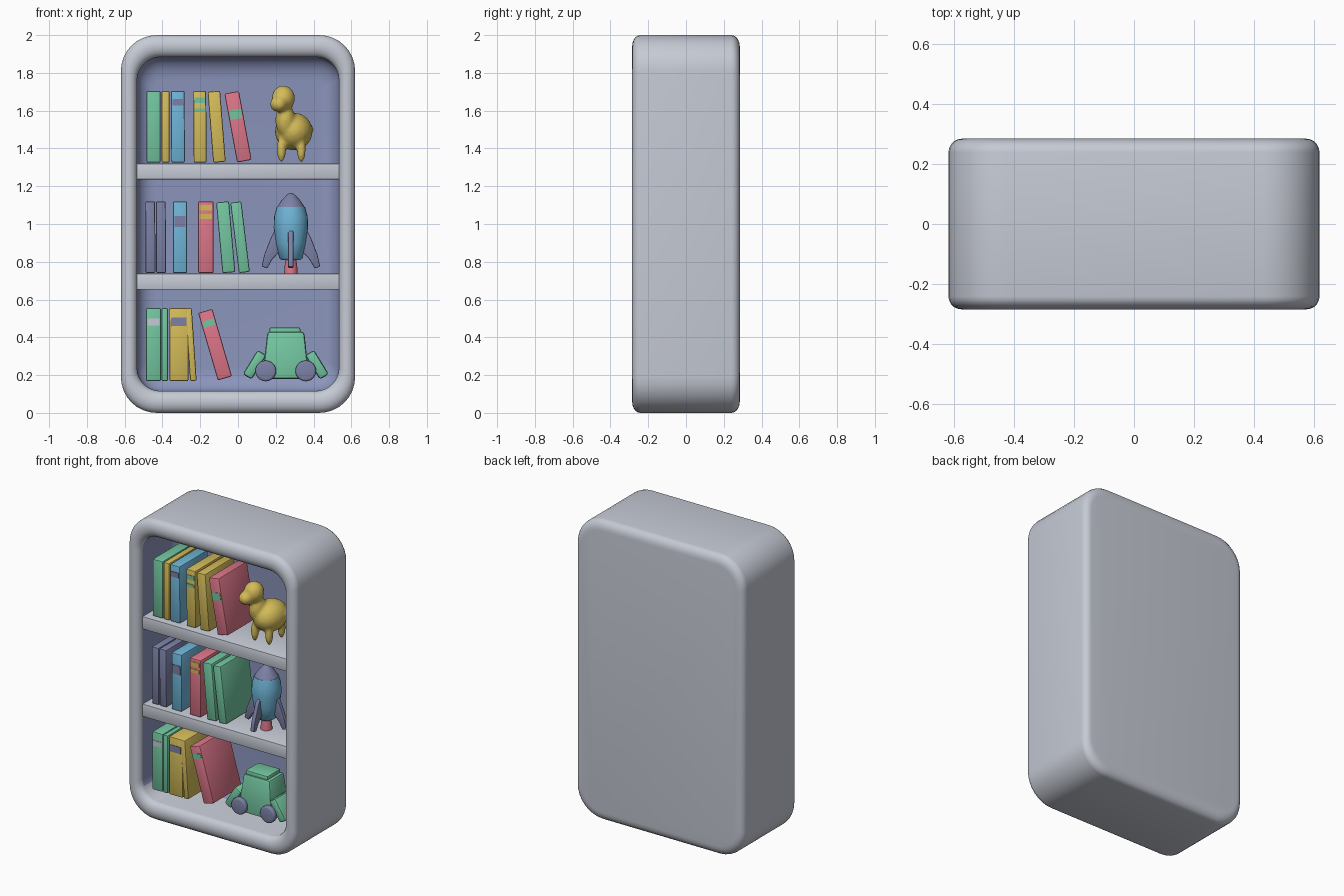
import bpy, bmesh, math
from mathutils import Matrix, Vector

if "Cube" in bpy.data.objects:
    bpy.data.objects.remove(bpy.data.objects["Cube"], do_unlink=True)


def material(name, *rgb):
    m = bpy.data.materials.new(name)
    m.use_nodes = True
    m.diffuse_color = (*rgb, 1)
    m.node_tree.nodes["Principled BSDF"].inputs["Base Color"].default_value = (*rgb, 1)
    return m


GREY = material("pale grey", .56, .59, .66)
WALL = material("lavender blue", .26, .30, .50)
SLATE = material("slate purple", .20, .22, .38)
GREEN = material("mint green", .17, .56, .35)
YELLOW = material("mustard yellow", .66, .50, .10)
BLUE = material("sky blue", .16, .46, .68)
PINK = material("rose pink", .72, .18, .25)


def finish(bm, name, *mats, smooth=True):
    bmesh.ops.recalc_face_normals(bm, faces=bm.faces)
    mesh = bpy.data.meshes.new(name)
    bm.to_mesh(mesh)
    bm.free()
    ob = bpy.data.objects.new(name, mesh)
    bpy.context.collection.objects.link(ob)
    for m in mats:
        mesh.materials.append(m)
    if smooth:
        bpy.ops.object.select_all(action='DESELECT')
        ob.select_set(True)
        bpy.context.view_layer.objects.active = ob
        bpy.ops.object.shade_smooth_by_angle(angle=math.radians(40))
    return ob


def box(name, mat, size, loc, tilt=0, taper=1, bevel=.008):
    bm = bmesh.new()
    bmesh.ops.create_cube(bm, size=1)
    for v in bm.verts:
        if v.co.z > 0:
            v.co.x *= taper
            v.co.y *= taper
        v.co = Vector(a * b for a, b in zip(v.co, size))
    if bevel:
        bmesh.ops.bevel(bm, geom=bm.edges[:], offset=bevel, segments=2,
                        profile=.5, affect='EDGES')
    bm.transform(Matrix.Translation(loc) @ Matrix.Rotation(tilt, 4, 'Y'))
    return finish(bm, name, mat)


def bridge(bm, a, b):
    n = len(a)
    return [bm.faces.new((a[i], a[(i + 1) % n], b[(i + 1) % n], b[i])) for i in range(n)]


# Case: rounded rectangles lofted from the back, round the rim and into the cavity
def ring(bm, y, inset, radius):
    w, h = .62 - inset, 1 - inset * 1.35
    pts = []
    for q, (sx, sz) in enumerate([(1, 1), (-1, 1), (-1, -1), (1, -1)]):
        for k in range(9):
            a = (q + k / 8) * math.pi / 2
            pts.append(bm.verts.new((sx * (w - radius) + radius * math.cos(a), y,
                                     1 + sz * (h - radius) + radius * math.sin(a))))
    return pts


def arc(y, inset, r, start, end, steps):
    for k in range(steps + 1):
        a = math.radians(start + (end - start) * k / steps)
        yield y + r * math.sin(a), inset + r * math.cos(a)


path = list(arc(.24, .045, .045, 90, 180, 5))
path += arc(-.242, .043, .043, 180, 360, 10)
path += arc(.03, .175, .09, 180, 90, 6)
bm = bmesh.new()
rings = [ring(bm, y, d, max(.19 - d * .8, .06)) for y, d in path]
bm.faces.new(rings[0])
for a, b in zip(rings, rings[1:]):
    bridge(bm, a, b)
bm.faces.new(rings[-1])
bmesh.ops.recalc_face_normals(bm, faces=bm.faces)
for f in bm.faces:
    c = f.calc_center_median()
    inside = abs(c.x) < .5351 and .11 < c.z < 1.89 and -.24 < c.y < .2
    floor = f.normal.z > .3 and c.y < .02
    f.material_index = int(inside and not floor)
finish(bm, "bookcase_case", GREY, WALL)

# Shelves
for i, z in enumerate((.695, 1.278)):
    box(f"shelf_{i + 1}", GREY, (1.07, .36, .084), (0, -.063, z), bevel=.004)


# Books: bottom centre, top centre, width, colour, then spine marks (height, size, colour)
def book(name, z0, z1, xb, xt, w, mat, *marks):
    tilt = math.atan2(xt - xb, z1 - z0)
    length = (z1 - z0) - w * abs(math.sin(tilt)) * .7
    mid = Vector(((xb + xt) / 2, -.06, (z0 + z1) / 2))
    box(name, mat, (w, .3, length), mid, tilt)
    up = Vector((math.sin(tilt), 0, math.cos(tilt)))
    for i, (t, size, colour) in enumerate(marks):
        loc = mid + up * (t - .5) * length - Vector((0, .15, 0))
        box(f"{name}_mark_{i + 1}", colour, (w * .8, .006, size), loc, tilt, bevel=0)


rows = [
    ("top", 1.325, 1.705, [
        (-.447, -.447, .075, GREEN), (-.383, -.383, .042, YELLOW),
        (-.317, -.319, .072, BLUE, (.84, .035, SLATE)),
        (-.20, -.203, .068, YELLOW, (.87, .03, GREEN), (.73, .02, GREEN)),
        (-.098, -.128, .066, YELLOW),
        (.035, -.035, .078, PINK, (.68, .05, GREEN))]),
    ("middle", .74, 1.12, [
        (-.463, -.465, .052, SLATE), (-.407, -.409, .052, SLATE),
        (-.307, -.307, .075, BLUE, (.72, .06, SLATE)),
        (-.17, -.17, .082, PINK, (.91, .03, YELLOW), (.79, .025, YELLOW)),
        (-.048, -.082, .068, GREEN), (.034, -.012, .058, GREEN)]),
    ("bottom", .168, .555, [
        (-.447, -.447, .078, GREEN, (.81, .035, GREY)), (-.388, -.388, .034, GREEN),
        (-.312, -.314, .1, YELLOW, (.81, .045, SLATE)), (-.236, -.262, .034, YELLOW),
        (-.065, -.178, .078, PINK, (.82, .035, GREEN))]),
]
for row, z0, z1, books in rows:
    for i, b in enumerate(books):
        book(f"{row}_book_{i + 1}", z0, z1, *b)

# Toy animal: overlapping blobs fused into one soft body
blobs = [((.295, -.08, 1.49), (.1, .125, .1)), ((.37, -.04, 1.5), (.03, .05, .03)),
         ((.25, -.15, 1.55), (.052, .06, .09)), ((.24, -.175, 1.665), (.062, .065, .068)),
         ((.215, -.22, 1.635), (.046, .048, .043))]
blobs += [((x, y, 1.395), (.024, .026, .07)) for x in (.23, .335) for y in (-.15, -.02)]
bm = bmesh.new()
for loc, radii in blobs:
    bmesh.ops.create_uvsphere(bm, u_segments=20, v_segments=12, radius=1,
                              matrix=Matrix.LocRotScale(loc, None, radii))
animal = finish(bm, "toy_animal", YELLOW)
fuse = animal.modifiers.new("fuse", 'REMESH')
fuse.mode = 'VOXEL'
fuse.voxel_size = .01
fuse.use_smooth_shade = True
soften = animal.modifiers.new("soften", 'SMOOTH')
soften.iterations = 5


# Toy rocket: lathed body, nose and nozzle
def lathe(name, mat, loc, profile):
    bm = bmesh.new()
    rows = [[bm.verts.new((r * math.cos(k * math.tau / 24), r * math.sin(k * math.tau / 24), z))
             for k in range(24)] for r, z in profile]
    bm.faces.new(rows[0])
    for a, b in zip(rows, rows[1:]):
        bridge(bm, a, b)
    bm.faces.new(rows[-1])
    bm.transform(Matrix.Translation(loc))
    return finish(bm, name, mat)


ROCKET = Vector((.28, -.1, 0))
lathe("rocket_body", BLUE, ROCKET, [(.05, .81), (.062, .82), (.08, .9), (.091, .98),
                                    (.089, 1.04), (.075, 1.09)])
lathe("rocket_nose", SLATE, ROCKET, [(.076, 1.085), (.05, 1.125), (.022, 1.155), (.004, 1.165)])
lathe("rocket_nozzle", PINK, ROCKET, [(.036, .737), (.034, .77), (.028, .82)])

fin = [(.075, .99), (.105, .93), (.14, .84), (.155, .775), (.125, .765), (.1, .81), (.055, .86)]
for i in range(4):
    bm = bmesh.new()
    f = bm.faces.new([bm.verts.new((r, -.014, z)) for r, z in fin])
    new = bmesh.ops.extrude_face_region(bm, geom=[f])["geom"]
    bmesh.ops.translate(bm, vec=(0, .028, 0),
                        verts=[v for v in new if isinstance(v, bmesh.types.BMVert)])
    bmesh.ops.bevel(bm, geom=bm.edges[:], offset=.006, segments=2, profile=.5, affect='EDGES')
    bm.transform(Matrix.Translation(ROCKET) @ Matrix.Rotation(i * math.pi / 2, 4, 'Z'))
    finish(bm, f"rocket_fin_{i + 1}", SLATE)

# Toy car: tapered cabin, roof, sloping ends and four wheels
CAR_X, CAR_Y = .253, -.09
box("car_cabin", GREEN, (.25, .2, .25), (CAR_X, CAR_Y, .305), taper=.78, bevel=.015)
box("car_roof", GREEN, (.165, .14, .035), (CAR_X - .005, CAR_Y, .435), bevel=.01)
for side, s in (("left", 1), ("right", -1)):
    box(f"car_{side}_end", GREEN, (.055, .19, .15), (CAR_X + s * .165, CAR_Y, .255),
        tilt=-s * .55, bevel=.014)
    for end, y in (("front", CAR_Y - .1), ("rear", CAR_Y + .1)):
        bm = bmesh.new()
        bmesh.ops.create_cone(bm, cap_ends=True, segments=24, radius1=.055, radius2=.055, depth=.04)
        rims = [e for e in bm.edges if abs(e.verts[0].co.z - e.verts[1].co.z) < .001]
        bmesh.ops.bevel(bm, geom=rims, offset=.012, segments=3, profile=.5, affect='EDGES')
        bm.transform(Matrix.Translation((CAR_X + s * .106, y, .222)) @
                     Matrix.Rotation(math.pi / 2, 4, 'X'))
        finish(bm, f"car_{end}_{side}_wheel", SLATE)
